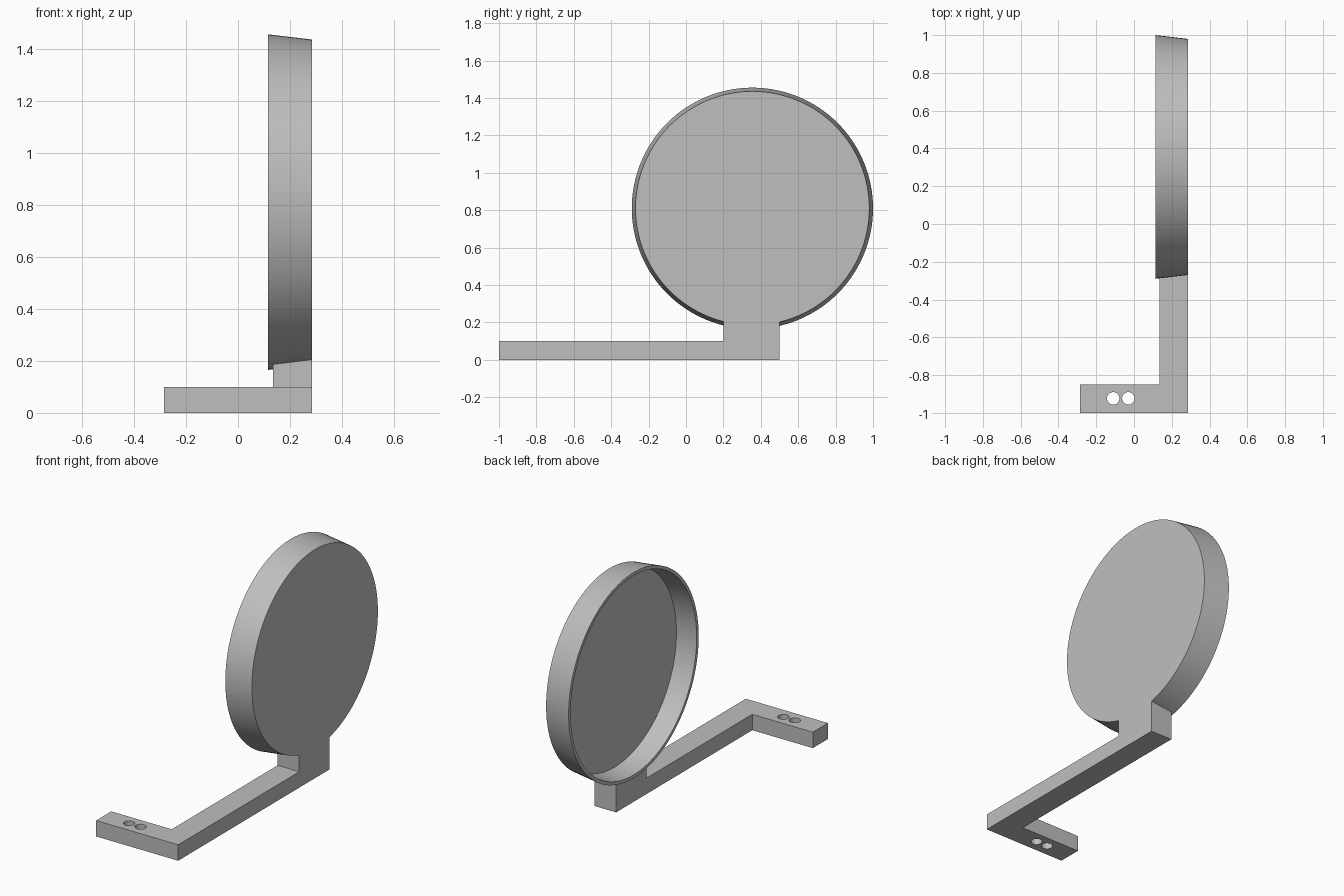
import bpy, bmesh
from math import pi
from mathutils import Matrix, Vector

cube = bpy.data.objects.get("Cube")
if cube:
    bpy.data.objects.remove(cube, do_unlink=True)

# Single flat colour
COLOUR = (0.52, 0.52, 0.52, 1)
grey = bpy.data.materials.new("plain grey")
grey.use_nodes = True
grey.diffuse_color = COLOUR
grey.node_tree.nodes["Principled BSDF"].inputs["Base Color"].default_value = COLOUR


def finish(name, bm):
    bmesh.ops.recalc_face_normals(bm, faces=bm.faces)
    mesh = bpy.data.meshes.new(name)
    bm.to_mesh(mesh)
    bm.free()
    mesh.materials.append(grey)
    obj = bpy.data.objects.new(name, mesh)
    bpy.context.collection.objects.link(obj)
    return obj


def prism(name, outline, height):
    """Extrude a floor outline upward."""
    bm = bmesh.new()
    face = bm.faces.new([bm.verts.new((x, y, 0)) for x, y in outline])
    top = bmesh.ops.extrude_face_region(bm, geom=[face])["geom"]
    verts = [v for v in top if isinstance(v, bmesh.types.BMVert)]
    bmesh.ops.translate(bm, verts=verts, vec=(0, 0, height))
    return finish(name, bm)


def cone(name, centre, r1, r2, depth, segments, turn=0):
    """Capped cone along z, optionally turned to lie along x."""
    bm = bmesh.new()
    matrix = Matrix.Translation(Vector(centre)) @ Matrix.Rotation(turn, 4, "Y")
    bmesh.ops.create_cone(bm, cap_ends=True, segments=segments, radius1=r1,
                          radius2=r2, depth=depth, matrix=matrix)
    return finish(name, bm)


def combine(obj, other, operation):
    """Apply a boolean and discard the second solid."""
    other.hide_render = True
    mod = obj.modifiers.new("combine", "BOOLEAN")
    mod.operation, mod.object, mod.solver = operation, other, "EXACT"
    bpy.context.view_layer.objects.active = obj
    bpy.ops.object.modifier_apply(modifier=mod.name)
    bpy.data.objects.remove(other, do_unlink=True)


OUT, IN, TIP = 0.285, 0.135, -0.285    # x of bar outer side, inner side, foot tip
CY, CZ = 0.355, 0.81                   # dish centre

# L-shaped arm lying on the floor
bracket = prism("dish_bracket", [(TIP, -1), (OUT, -1), (OUT, 0.5), (IN, 0.5),
                                 (IN, -0.85), (TIP, -0.85)], 0.1)

# Post under the dish
post = prism("post", [(IN, 0.2), (OUT, 0.2), (OUT, 0.5), (IN, 0.5)], 0.22)
combine(bracket, post, "UNION")

# Tapered round dish, closed on +x and hollow on -x
dish = cone("dish", (0.2, CY, CZ), 0.645, 0.625, 0.17, 128, pi / 2)
combine(bracket, dish, "UNION")
cavity = cone("cavity", (0.17, CY, CZ), 0.627, 0.61, 0.15, 128, pi / 2)
combine(bracket, cavity, "DIFFERENCE")

# Two screw holes in the foot
for x in (-0.11, -0.03):
    hole = cone("hole", (x, -0.923, 0.05), 0.033, 0.033, 0.3, 40)
    combine(bracket, hole, "DIFFERENCE")

bpy.ops.object.select_all(action="DESELECT")
bracket.select_set(True)
bpy.context.view_layer.objects.active = bracket
bpy.ops.object.shade_smooth_by_angle(angle=pi / 6)
